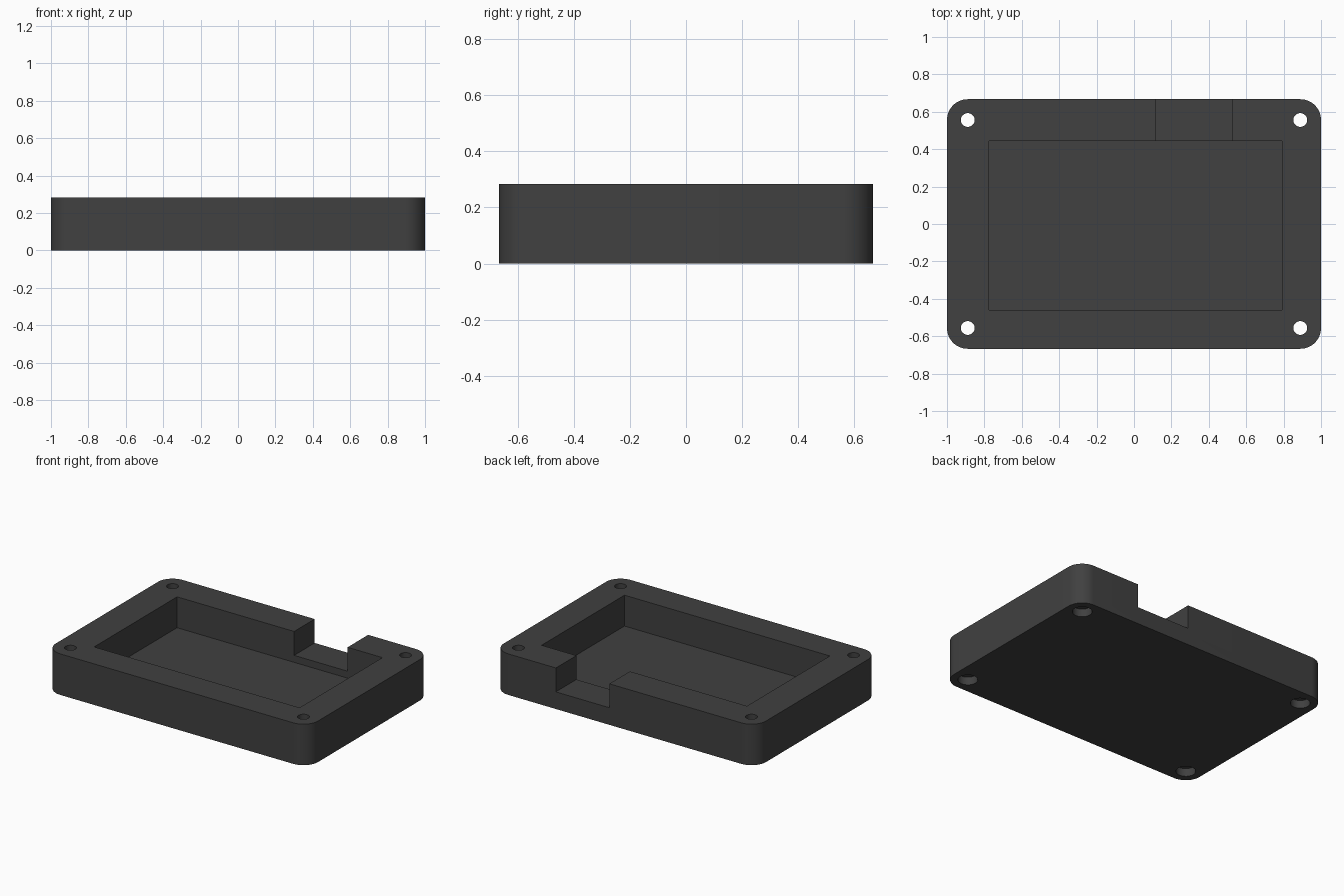
import bpy, bmesh, math

if "Cube" in bpy.data.objects:
    bpy.data.objects.remove(bpy.data.objects["Cube"])

W, D, H = 1.0, 0.667, 0.283      # half width, half depth, height
R = 0.111                        # corner radius, also the hole inset

grey = bpy.data.materials.new("charcoal_plastic")
grey.diffuse_color = (0.052, 0.052, 0.052, 1)
grey.use_nodes = True
grey.node_tree.nodes["Principled BSDF"].inputs["Base Color"].default_value = grey.diffuse_color


def prism(name, outline, z0, z1):
    """Extrude a flat outline from z0 to z1."""
    bm = bmesh.new()
    base = bm.faces.new([bm.verts.new((x, y, z0)) for x, y in outline])
    top = bmesh.ops.extrude_face_region(bm, geom=[base])["geom"]
    for v in top:
        if isinstance(v, bmesh.types.BMVert):
            v.co.z = z1
    bmesh.ops.recalc_face_normals(bm, faces=bm.faces)
    mesh = bpy.data.meshes.new(name)
    bm.to_mesh(mesh)
    bm.free()
    mesh.materials.append(grey)
    ob = bpy.data.objects.new(name, mesh)
    bpy.context.collection.objects.link(ob)
    return ob


def arc(cx, cy, r, a0, a1, n):
    return [(cx + r * math.cos(a0 + (a1 - a0) * i / n),
             cy + r * math.sin(a0 + (a1 - a0) * i / n)) for i in range(n + 1)]


def rect(x0, x1, y0, y1):
    return [(x0, y0), (x1, y0), (x1, y1), (x0, y1)]


def circle(cx, cy, r):
    return arc(cx, cy, r, 0, 2 * math.pi, 40)[:-1]


# Tray body with rounded vertical corners
outline = []
for i, (sx, sy) in enumerate([(1, 1), (-1, 1), (-1, -1), (1, -1)]):
    a = i * math.pi / 2
    outline += arc(sx * (W - R), sy * (D - R), R, a, a + math.pi / 2, 14)
tray = prism("tray_body", outline, 0, H)

# Pocket and the shallower slot through the back wall
cutters = [
    prism("pocket_cutter", rect(-0.775, 0.792, -0.461, 0.443), 0.07, H + 0.1),
    prism("slot_cutter", rect(0.118, 0.526, 0.4, D + 0.1), 0.118, H + 0.1),
]
# Screw holes, each with a wider recess underneath
for sx in (-1, 1):
    for sy in (-1, 1):
        x, y = sx * (W - R), sy * (D - R)
        cutters.append(prism("screw_hole_cutter", circle(x, y, 0.037), -0.1, H + 0.1))
        cutters.append(prism("screw_recess_cutter", circle(x, y, 0.062), -0.1, 0.055))

bpy.context.view_layer.objects.active = tray
tray.select_set(True)
for c in cutters:
    mod = tray.modifiers.new(c.name, "BOOLEAN")
    mod.operation = "DIFFERENCE"
    mod.solver = "EXACT"
    mod.object = c
    bpy.ops.object.modifier_apply(modifier=mod.name)
    bpy.data.objects.remove(c)

bpy.ops.object.shade_smooth_by_angle(angle=math.radians(30))
